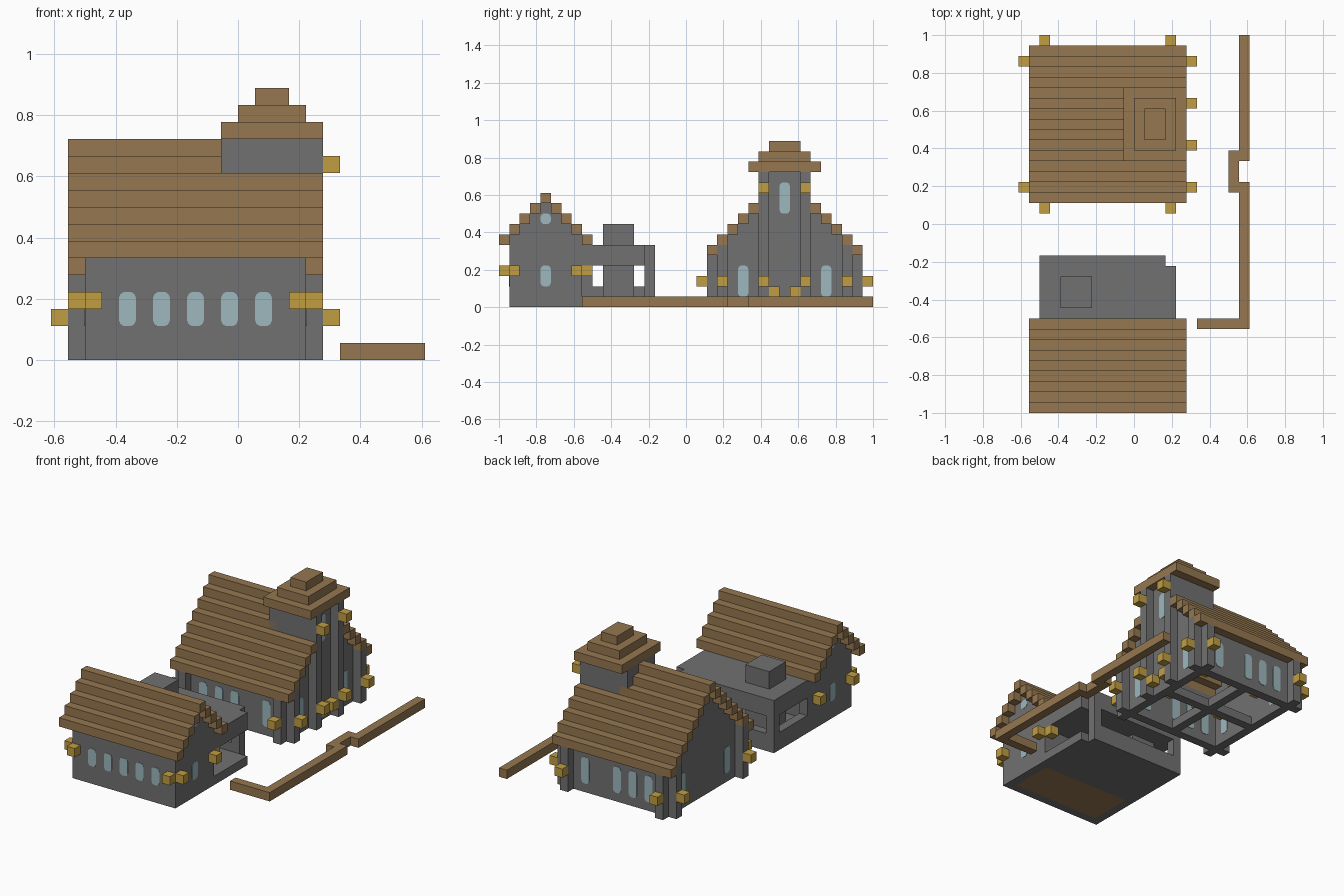
import bpy
import bmesh
from mathutils import Vector

U = 1 / 18  # one building block

cube = bpy.data.objects.get("Cube")
if cube:
    bpy.data.objects.remove(cube, do_unlink=True)


def material(name, colour):
    mat = bpy.data.materials.new(name)
    mat.use_nodes = True
    mat.diffuse_color = (*colour, 1)
    bsdf = mat.node_tree.nodes["Principled BSDF"]
    bsdf.inputs["Base Color"].default_value = (*colour, 1)
    bsdf.inputs["Roughness"].default_value = 0.9
    return mat


STONE = material("grey stone", (0.165, 0.165, 0.165))
WOOD = material("brown wood", (0.30, 0.185, 0.08))
GOLD = material("lantern gold", (0.53, 0.34, 0.055))
GLASS = material("pale glass", (0.34, 0.48, 0.515))


def finish(name, bm, mat):
    bmesh.ops.recalc_face_normals(bm, faces=bm.faces)
    mesh = bpy.data.meshes.new(name)
    bm.to_mesh(mesh)
    bm.free()
    mesh.materials.append(mat)
    obj = bpy.data.objects.new(name, mesh)
    bpy.context.collection.objects.link(obj)
    return obj


def blocks(name, mat, boxes):
    """Boxes given as x0, x1, y0, y1, z0, z1 in block units."""
    bm = bmesh.new()
    for x0, x1, y0, y1, z0, z1 in boxes:
        low, high = Vector((x0, y0, z0)) * U, Vector((x1, y1, z1)) * U
        for v in bmesh.ops.create_cube(bm, size=1)["verts"]:
            v.co = [(a + b) / 2 + c * (b - a) for a, b, c in zip(low, high, v.co)]
    return finish(name, bm, mat)


def cells(name, mat, places):
    return blocks(name, mat, [(x, x + 1, y, y + 1, z, z + 1) for x, y, z in places])


def panes(name, axis, walls, starts, z0, z1):
    """Round-cornered panes set through one-block walls facing x or y."""
    bm = bmesh.new()
    mid, half = (z0 + z1) / 2, (z1 - z0) / 2
    corner = [(0.5, half - 0.35), (0.41, half - 0.12), (0.22, half)]
    outline = corner + [(-a, b) for a, b in reversed(corner)]
    outline += [(-a, -b) for a, b in corner] + [(a, -b) for a, b in reversed(corner)]
    for wall in walls:
        for s in starts:
            rings = []
            for d in (wall - 0.04, wall + 1.04):
                pts = [(d, s + 0.5 + a) if axis == "x" else (s + 0.5 + a, d) for a, b in outline]
                rings.append([bm.verts.new(Vector((p[0], p[1], mid + o[1])) * U)
                              for p, o in zip(pts, outline)])
            bm.faces.new(rings[0])
            bm.faces.new(rings[1])
            n = len(outline)
            for i in range(n):
                j = (i + 1) % n
                bm.faces.new((rings[0][i], rings[0][j], rings[1][j], rings[1][i]))
    return finish(name, bm, GLASS)


def hall(name, y0, y1, eave, tower=range(0)):
    """Hollow hall with stepped gables and a stepped roof."""
    top = eave + 1
    walls = [(-9, 4, y0, y0 + 1, 0, top), (-9, 4, y1 - 1, y1, 0, top)]
    walls += [(x, x + 1, y0 + 1, y1 - 1, 0, top) for x in (-9, 3)]
    roof = []
    for i in range((y1 - y0 + 1) // 2 + 1):
        z = eave + i
        for y in {y0 - 1 + i, y1 - i}:
            roof.append((-10, 0 if y in tower else 5, y, y + 1, z, z + 1))
        if i and y1 - y0 > 2 * i:
            walls += [(x, x + 1, y0 + i, y1 - i, z, z + 1) for x in (-9, 3)]
    blocks(name + "_walls", STONE, walls)
    blocks(name + "_roof", WOOD, roof)


# Small front house
hall("house", -17, -10, 6)
blocks("house_floor", WOOD, [(-8, 3, -16, -11, 0, 1)])
panes("house_front_windows", "y", [-17], range(-7, 2, 2), 2, 4)
panes("house_side_windows", "x", [-9, 3], [-14], 2, 4)
panes("house_gable_windows", "x", [-9, 3], [-14], 8, 9)
cells("house_lanterns", GOLD,
      [(x, y, 3) for x in (-10, 4) for y in (-17, -11)]
      + [(-9, -18, 3), (3, -18, 3), (3, -10, 3)])

# Open workshop behind the house
blocks("workshop_base", STONE, [(-9, 4, -10, -4, 0, 1), (-9, 3, -4, -3, 0, 1)])
blocks("workshop_walls", STONE, [
    (-9, -8, -10, -3, 1, 2), (-8, 3, -4, -3, 1, 2),
    (-9, -8, -10, -9, 2, 4), (-9, -8, -4, -3, 2, 4), (2, 3, -4, -3, 2, 4)])
blocks("workshop_roof", STONE, [(-9, 4, -10, -4, 4, 6), (-9, 3, -4, -3, 4, 6)])
blocks("workshop_chimney", STONE, [(-7, -4, -8, -5, 1, 8)])

# Large back hall
hall("hall", 3, 16, 5, range(7, 12))
blocks("hall_floor_beams", STONE, [(-8, 3, 9, 10, 0, 1), (-3, -2, 4, 15, 0, 1)])
panes("hall_long_windows", "y", [3, 15], [-7, -5, -3, 1], 1, 4)
panes("hall_end_windows", "x", [-9, 3], [5, 13], 1, 4)
blocks("hall_buttresses", STONE,
       [(x, x + 1, y, y + 1, 0, 5) for x in (-9, 3) for y in (2, 16)]
       + [(x, x + 1, y, y + 1, 0, 6) for x in (-10, 4) for y in (3, 15)])
cells("hall_lanterns", GOLD,
      [(x, y, 2) for x in (-11, 5) for y in (3, 15)]
      + [(x, y, 2) for x in (-9, 3) for y in (1, 17)])
cells("hall_inner_lanterns", GOLD,
      [(x, y, 2) for x in (-7, -4, 0) for y in (6, 12)])

# Tower on the end of the hall
blocks("tower_body", STONE, [(-1, 4, 7, 12, 10, 13), (3, 4, 8, 11, 0, 13)])
blocks("tower_pillars", STONE, [(4, 5, y, y + 1, 0, 13) for y in (7, 11)])
blocks("tower_roof", WOOD,
       [(i - 1, 5 - i, 6 + i, 13 - i, 13 + i, 14 + i) for i in range(3)])
panes("tower_window", "x", [3], [9], 9, 12)
cells("tower_lanterns", GOLD,
      [(5, y, z) for y in (7, 11) for z in (2, 11)] + [(4, 8, 1), (4, 10, 1)])

# Low timber border wall beside the buildings
blocks("border_wall", WOOD, [
    (10, 11, 7, 18, 0, 1), (9, 11, 6, 7, 0, 1), (9, 10, 4, 6, 0, 1),
    (9, 11, 3, 4, 0, 1), (10, 11, -9, 3, 0, 1), (6, 11, -10, -9, 0, 1)])
